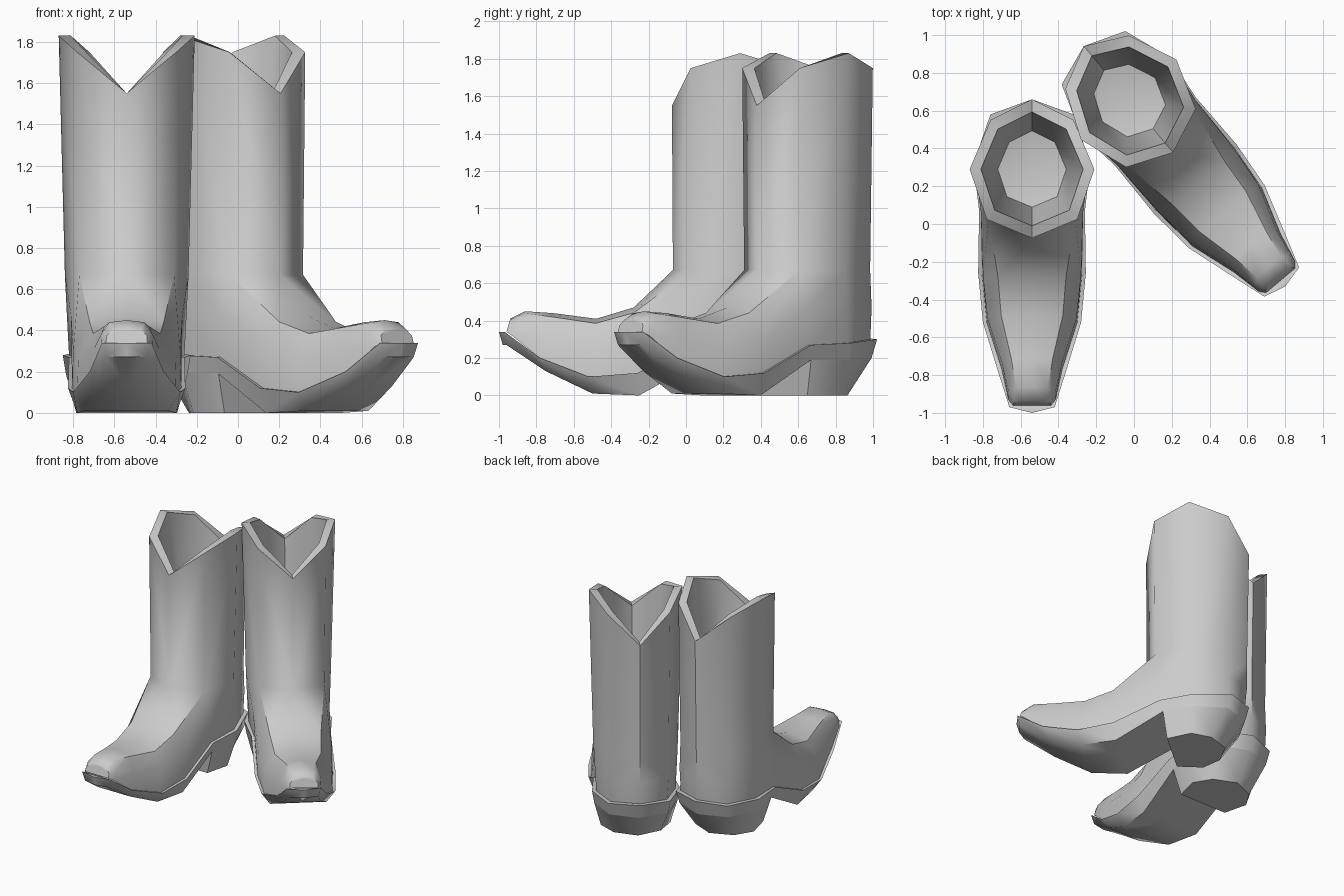
import bpy, bmesh
from math import radians
from mathutils import Vector

if "Cube" in bpy.data.objects:
    bpy.data.objects.remove(bpy.data.objects["Cube"])


def build(name, strips):
    """Skin strips of matching point rows on one half, then mirror it across x."""
    bm = bmesh.new()
    cache = {}

    def vert(p):
        key = tuple(round(c, 4) for c in p)
        if key not in cache:
            cache[key] = bm.verts.new(key)
        return cache[key]

    for rows in strips:
        for a, b in zip(rows, rows[1:]):
            for i in range(len(a) - 1):
                loop = []
                for p in (a[i], a[i + 1], b[i + 1], b[i]):
                    v = vert(p)
                    if v not in loop:
                        loop.append(v)
                if len(loop) > 2 and any(v.co.x > 0.001 for v in loop):
                    bm.faces.new(loop)
    bmesh.ops.mirror(bm, geom=bm.verts[:] + bm.edges[:] + bm.faces[:],
                     axis='X', merge_dist=0.001)
    bmesh.ops.remove_doubles(bm, verts=bm.verts[:], dist=0.001)
    bmesh.ops.recalc_face_normals(bm, faces=bm.faces[:])
    me = bpy.data.meshes.new(name)
    bm.to_mesh(me)
    bm.free()
    me.shade_smooth()
    me.set_sharp_from_angle(angle=radians(50))
    return me


def centre(row):
    return [(0, y, z) for x, y, z in row]


# Leather upper: ribs over the foot (half width, edge y z, ridge y z)
ribs = []
for w, ye, ze, yt, zt in [(.10, -1.25, .34, -1.23, .41), (.125, -1.22, .32, -1.15, .45),
                          (.16, -1.06, .19, -1.0, .44), (.24, -.81, .10, -.77, .41),
                          (.265, -.55, .12, -.57, .47)]:
    e, t = Vector((0, ye, ze)), Vector((0, yt, zt))
    m, d = e.lerp(t, .5), e.lerp(t, .92)
    ribs.append([(w, ye, ze), (w * .98, m.y, m.z), (w * .68, d.y, d.z), (0, yt, zt)])
ribs.append([(.26, -.22, .27), (.27, -.23, .47), (.23, -.26, .67), (0, -.36, .67)])

# Ankle columns around the heel, then the shaft with its dipped rim
ankle = [ribs[-1][:3],
         [(.28, .03, .28), (.29, .02, .47), (.30, 0, .67)],
         [(.20, .26, .30), (.21, .26, .47), (.21, .25, .67)],
         [(0, .34, .31), (0, .355, .47), (0, .355, .67)]]
ring = [ribs[-1][3]] + [c[2] for c in ankle]
rim = [(0, -.365, 1.55), (.24, -.265, 1.75), (.33, 0, 1.83), (.22, .26, 1.75), (0, .37, 1.55)]
lip = [(x * .82, y * .82, z) for x, y, z in rim]
floor = [(x * .55, y * .55, .9) for x, y, z in rim]
upper = build("boot_upper", [ribs, [ribs[0], centre(ribs[0])], ankle,
                             [ring, rim, lip, floor, [(0, 0, .86)] * 5]])

# Sole: welt outline above, tapered tread outline below
welt = [(0, -1.29, .34), (.12, -1.26, .34), (.18, -1.07, .20), (.26, -.81, .10),
        (.285, -.55, .12), (.28, -.22, .27), (.31, .03, .28), (.22, .29, .30), (0, .37, .31)]
tread = [(0, -1.27, .27), (.10, -1.25, .27), (.14, -1.04, .13), (.20, -.79, .01),
         (.24, -.54, 0), (.255, -.2, .19), (.295, .03, .19), (.21, .26, .20), (0, .34, .20)]
sole = build("boot_sole", [[centre(welt), welt, tread, centre(tread)]])

# Tapered heel block
heel_top = [(0, -.2, .19)] + tread[5:]
heel_low = [(0, -.18, 0), (.20, -.18, 0), (.245, 0, 0), (.165, .13, 0), (0, .20, 0)]
heel = build("boot_heel", [[centre(heel_top), heel_top, heel_low, centre(heel_low)]])

# Place the pair: one facing forward, one turned out
for side, loc, turn in (("left", (-.54, .29, 0), 0), ("right", (-.028, .658, 0), 40)):
    for part, me in (("upper", upper), ("sole", sole), ("heel", heel)):
        ob = bpy.data.objects.new(f"{side}_boot_{part}", me)
        ob.location = loc
        ob.rotation_euler.z = radians(turn)
        bpy.context.collection.objects.link(ob)
